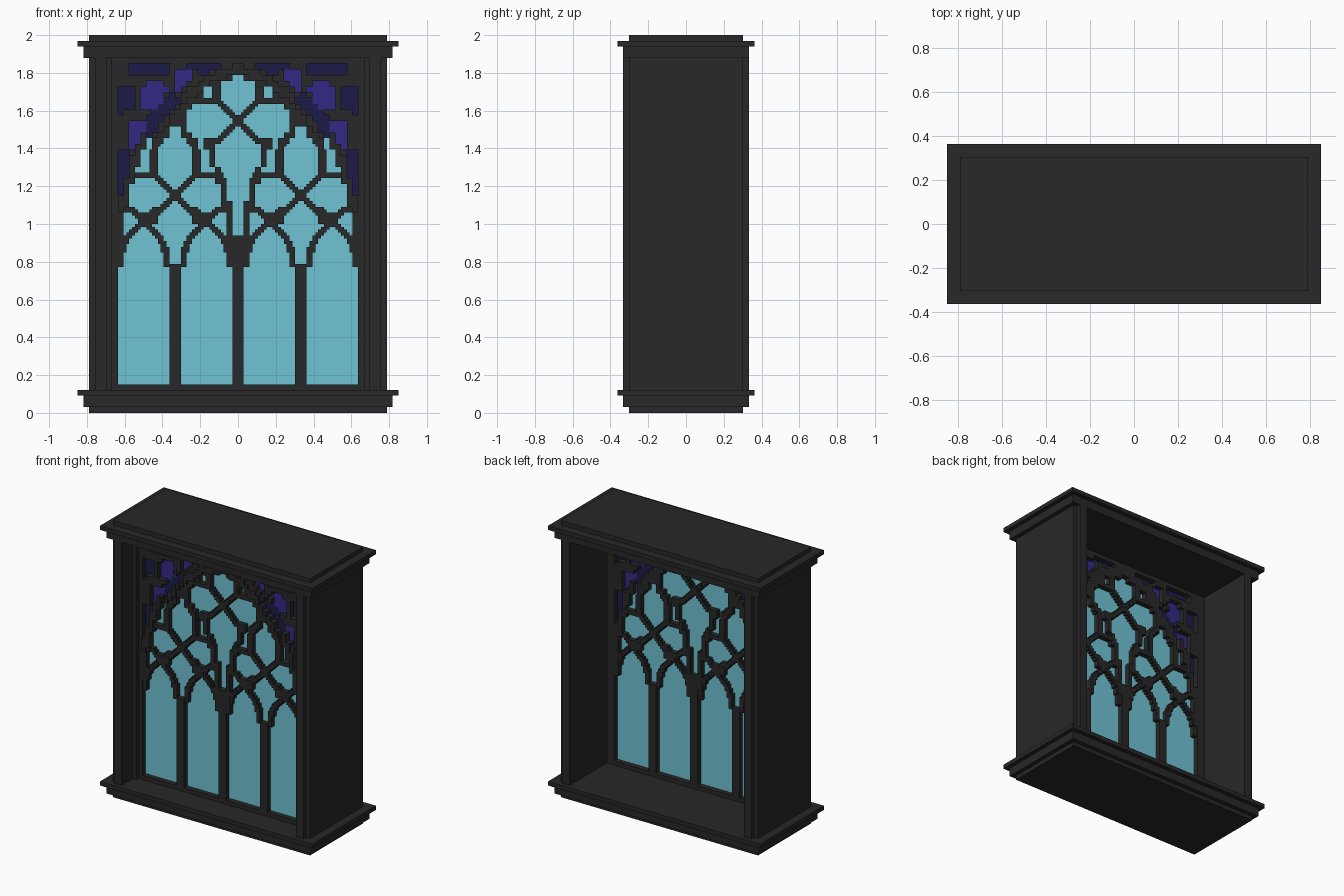
import bpy
import bmesh
from mathutils import Vector
from mathutils.geometry import intersect_point_line

cube = bpy.data.objects.get("Cube")
if cube:
    bpy.data.objects.remove(cube)

V = 1 / 33      # block size
F = V / 2       # fine block size for the tracery


def material(name, rgb):
    m = bpy.data.materials.new(name)
    m.use_nodes = True
    m.diffuse_color = (*rgb, 1)
    m.node_tree.nodes["Principled BSDF"].inputs["Base Color"].default_value = (*rgb, 1)
    return m


STONE = material("dark stone", (.021, .021, .021))
BLUE = material("pale blue glass", (.16, .55, .66))
PURPLE = material("purple glass", (.033, .022, .24))
NAVY = material("navy glass", (.012, .011, .064))


def finish(name, bm, mat):
    mesh = bpy.data.meshes.new(name)
    bm.to_mesh(mesh)
    bm.free()
    mesh.materials.append(mat)
    obj = bpy.data.objects.new(name, mesh)
    bpy.context.collection.objects.link(obj)
    return obj


def box(name, x, y, z):
    """Stone box from ranges given in blocks."""
    bm = bmesh.new()
    bmesh.ops.create_cube(bm, size=1)
    for v in bm.verts:
        v.co = [V * (r[0] + r[1]) / 2 + c * V * (r[1] - r[0])
                for c, r in zip(v.co, (x, y, z))]
    return finish(name, bm, STONE)


def sheet(name, cells, front, back, mat):
    """Panel of fine blocks, thickened from front to back."""
    bm = bmesh.new()
    verts = {}

    def vert(i, j):
        if (i, j) not in verts:
            verts[i, j] = bm.verts.new((i * F, front * V, j * F))
        return verts[i, j]

    for i, j in cells:
        bm.faces.new((vert(i, j), vert(i + 1, j), vert(i + 1, j + 1), vert(i, j + 1)))
    obj = finish(name, bm, mat)
    solid = obj.modifiers.new("thickness", "SOLIDIFY")
    solid.thickness = (back - front) * V
    solid.offset = -1


def inside(poly, x, z):
    hit = False
    for (ax, az), (bx, bz) in zip(poly, poly[1:] + poly[:1]):
        if (az > z) != (bz > z) and x < ax + (z - az) * (bx - ax) / (bz - az):
            hit = not hit
    return hit


def on_rib(path, x, z):
    """True when the point lies on a thin rib drawn along the path."""
    p = Vector((x, z))
    for a, b in zip(path, path[1:]):
        a, b = Vector(a), Vector(b)
        t = intersect_point_line(p, a, b)[1]
        if (a.lerp(b, min(max(t, 0), 1)) - p).length < .019:
            return True
    return False


def tapered(*steps):
    """Half outline of a symmetric opening from (half width, height) steps."""
    return [(-1, steps[0][1]), *steps, (-1, steps[-1][1])]


# Stepped base and cornice
for name, w, d, z in (
        ("base_plinth", 26, 10, (0, 1)), ("base_course", 27, 11, (1, 3)),
        ("base_ledge", 28, 12, (3, 4)), ("cornice_course", 27, 11, (62, 64)),
        ("cornice_ledge", 28, 12, (64, 65)), ("cornice_cap", 26, 10, (65, 66))):
    box(name, (-w, w), (-d, d), z)

# Side walls, corner posts and stepped jambs
for side, s in (("left", 1), ("right", -1)):
    for name, x0, x1, y in (
            ("wall", 23, 26, (-10, 10)), ("front_post", 23, 25, (-11, -10)),
            ("back_post", 23, 25, (10, 11)), ("outer_jamb", 22, 23, (-7, -3)),
            ("inner_jamb", 21, 22, (-6, -3))):
        box(f"{side}_{name}", sorted((s * x0, s * x1)), y, (4, 62))
box("sill", (-21, 21), (-6, -3), (4, 5))
box("lintel", (-21, 21), (-6, -3), (61, 62))

# Openings of one bay, measured from the bay's middle
lancet = tapered((.137, .15), (.137, .79), (.115, .86), (.08, .93), (0, 1.01))
bay = [
    tapered((.03, .79), (.04, .85), (.07, .9), (.11, .97), (.1, 1.06), (0, 1.15)),
    tapered((0, 1.15), (.1, 1.25), (.1, 1.36), (.07, 1.44), (.032, 1.46), (.032, 1.52)),
    [(0, 1.15), (.1, 1.245), (.2, 1.245), (.235, 1.2), (.25, 1.06), (.1, 1.06)],
    [(.245, .94), (.275, .94), (.275, 1.06), (.22, 1.06), (.18, 1.01)],
    [(.13, 1.27), (.205, 1.27), (.18, 1.36), (.15, 1.45), (.11, 1.45), (.13, 1.38)],
]
# Openings around the middle line
middle = [
    tapered((.032, .93), (.032, 1.1), (.065, 1.17), (.08, 1.28), (.125, 1.33),
            (.125, 1.43), (0, 1.545)),
    tapered((0, 1.545), (.1, 1.65), (.095, 1.76), (.04, 1.77), (.032, 1.8)),
    [(0, 1.545), (.1, 1.64), (.22, 1.64), (.28, 1.59), (.28, 1.51), (.22, 1.455), (.1, 1.455)],
    [(.12, 1.67), (.18, 1.67), (.18, 1.74), (.12, 1.74)],
]
# Thin ribs: crossing lancet arches, bay rosette, middle rosette
lancet_rib = [(.122, .79), (.117, .86), (.085, .93), (0, 1.015), (.06, 1.075)]
bay_ribs = [
    [(.1, 1.05), (0, 1.152), (.1, 1.255), (.118, 1.28), (.118, 1.37), (.09, 1.44)],
    [(.1, 1.255), (.24, 1.255)],
]
middle_ribs = [
    [(.14, 1.43), (.1, 1.445), (0, 1.545), (.1, 1.645), (.112, 1.67), (.11, 1.75)],
]
# Coloured openings in the corners above the arch
purple = [
    [(.58, 1.39), (.58, 1.54), (.48, 1.56), (.48, 1.5), (.53, 1.43)],
    [(.52, 1.59), (.52, 1.73), (.43, 1.77), (.37, 1.71), (.43, 1.6)],
    [(.34, 1.7), (.35, 1.83), (.23, 1.8), (.23, 1.76)],
]
navy = [
    [(.64, 1.12), (.64, 1.38), (.57, 1.38), (.6, 1.2)],
    [(.64, 1.57), (.64, 1.73), (.55, 1.73), (.55, 1.62)],
    [(.57, 1.78), (.57, 1.85), (.37, 1.85), (.37, 1.8)],
    [(.5, 1.42), (.47, 1.57), (.34, 1.7), (.3, 1.66), (.42, 1.52)],
    [(.08, 1.82), (.2, 1.79), (.3, 1.85), (.08, 1.85)],
]
arch_band = [
    (.64, 1.08), (.6, 1.3), (.52, 1.45), (.4, 1.59), (.28, 1.7), (.17, 1.78), (0, 1.85),
    (0, 1.8), (.15, 1.74), (.25, 1.66), (.36, 1.55), (.47, 1.41), (.55, 1.27), (.6, 1.06),
]


def bay_coords(x):
    p = abs(x)
    u = abs(p - V * 11)
    return p, u, abs(u - .167)


def kind(x, z):
    p, u, v = bay_coords(x)
    if (inside(lancet, v, z) or any(inside(o, u, z) for o in bay)
            or any(inside(o, p, z) for o in middle)):
        return "blue"
    if any(inside(o, p, z) for o in purple):
        return "purple"
    if any(inside(o, p, z) for o in navy):
        return "navy"
    return "arch" if inside(arch_band, p, z) else "stone"


def ribbed(x, z):
    p, u, v = bay_coords(x)
    return (on_rib(lancet_rib, v, z) or any(on_rib(r, u, z) for r in bay_ribs)
            or any(on_rib(r, p, z) for r in middle_ribs))


# Sort the window's blocks: openings step by whole blocks, ribs by fine ones
groups = {k: [] for k in ("blue", "purple", "navy", "arch", "stone", "rib")}
for i in range(-42, 42):
    for j in range(10, 122):
        k = kind((i // 2 + .5) * V, (j // 2 + .5) * V)
        if k == "blue" and ribbed((i + .5) * F, (j + .5) * F):
            k = "rib"
        groups[k].append((i, j))

sheet("window_tracery", groups["stone"], -6, -3, STONE)
sheet("main_arch", groups["arch"], -6.5, -3, STONE)
sheet("thin_ribs", groups["rib"], -5.9, -3.1, STONE)
sheet("clear_panes", groups["blue"], -4.8, -4.2, BLUE)
sheet("corner_purple_panes", groups["purple"], -4.8, -4.2, PURPLE)
sheet("corner_navy_panes", groups["navy"], -4.8, -4.2, NAVY)
